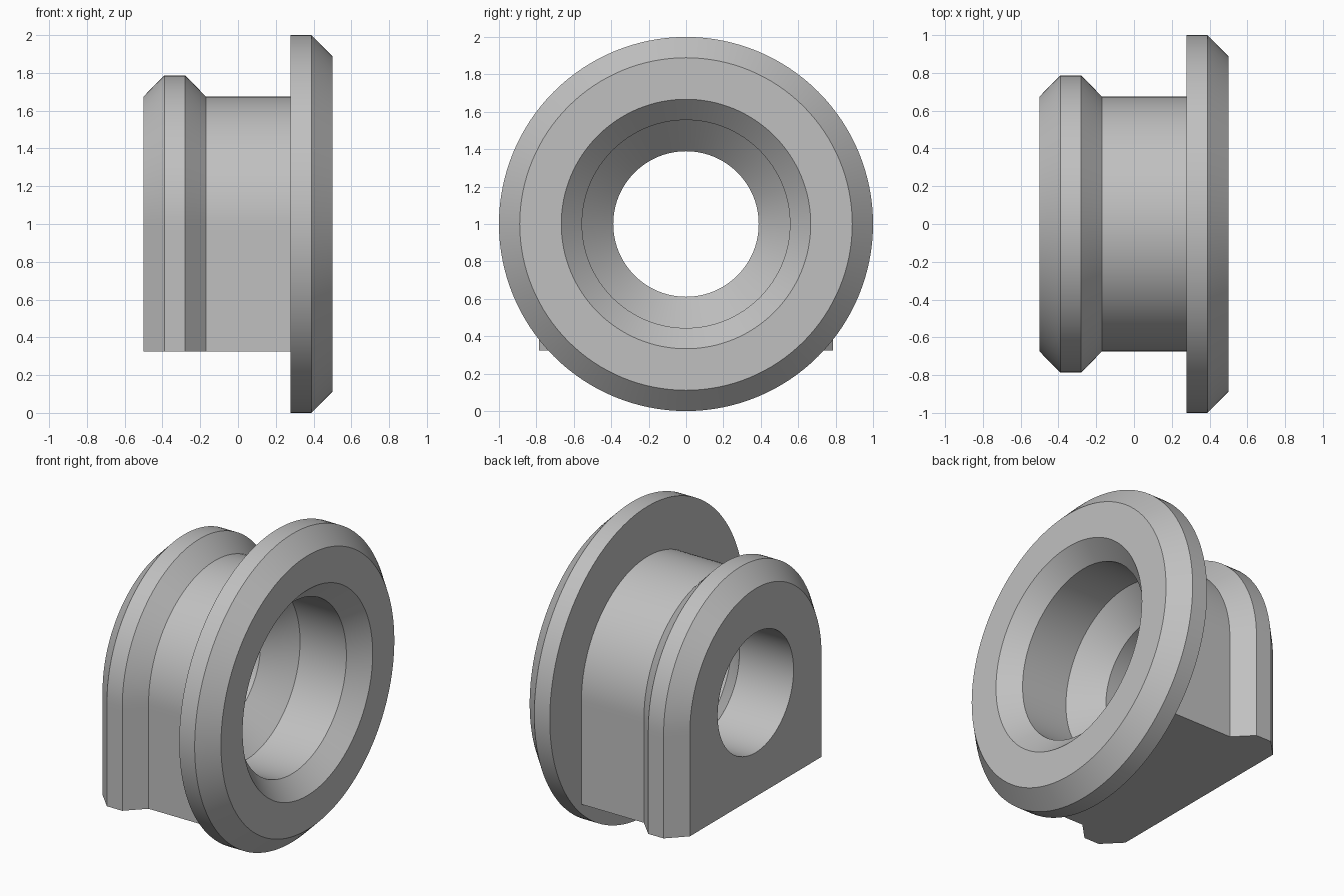
import bpy
import bmesh
from math import sin, cos, tan, pi, radians

cube = bpy.data.objects.get("Cube")
if cube:
    bpy.data.objects.remove(cube, do_unlink=True)

SEGMENTS = 128      # divisible by 8, so the foot corners fall on a point
AXIS_Z = 1.0        # height of the bore axis
FOOT = 0.675        # distance from the axis down to the flat foot


def circle(r, a):
    return r * cos(a), r * sin(a)


def arch(r, a):
    """Round top, straight vertical sides and a flat foot."""
    if a <= pi:
        return circle(r, a)
    side = 1 if a > 1.5 * pi else -1
    u = 2 * pi - a if side > 0 else a - pi
    if u <= pi / 4 + 1e-6:
        return side * r, -FOOT * tan(u)
    return side * r * tan(pi / 2 - u), -FOOT


# Closed section: arched body, round flange, then back through the bore
stations = [
    (arch, -0.5, 0.675), (arch, -0.39, 0.787), (arch, -0.28, 0.787),
    (arch, -0.17, 0.675), (arch, 0.278, 0.675),
    (circle, 0.278, 1.0), (circle, 0.389, 1.0), (circle, 0.5, 0.889),
    (circle, 0.5, 0.667), (circle, 0.389, 0.556), (circle, 0.056, 0.556),
    (circle, -0.111, 0.389), (circle, -0.5, 0.389),
]

bm = bmesh.new()
rings = []
for shape, x, r in stations:
    ring = []
    for i in range(SEGMENTS):
        y, z = shape(r, 2 * pi * i / SEGMENTS)
        ring.append(bm.verts.new((x, y, z + AXIS_Z)))
    rings.append(ring)

# Join each ring to the next, and the last to the first
for k, ring in enumerate(rings):
    following = rings[(k + 1) % len(rings)]
    for i in range(SEGMENTS):
        j = (i + 1) % SEGMENTS
        bm.faces.new((ring[i], ring[j], following[j], following[i]))
bmesh.ops.recalc_face_normals(bm, faces=bm.faces[:])

mesh = bpy.data.meshes.new("flanged_bushing")
bm.to_mesh(mesh)
bm.free()
bushing = bpy.data.objects.new("flanged_bushing", mesh)
bpy.context.collection.objects.link(bushing)

# Plain grey
grey = bpy.data.materials.new("plain_grey")
grey.use_nodes = True
colour = (0.53, 0.53, 0.53, 1)
grey.diffuse_color = colour
grey.node_tree.nodes["Principled BSDF"].inputs["Base Color"].default_value = colour
mesh.materials.append(grey)

# Smooth curves, crisp chamfer edges
bpy.ops.object.select_all(action="DESELECT")
bushing.select_set(True)
bpy.context.view_layer.objects.active = bushing
bpy.ops.object.shade_smooth_by_angle(angle=radians(30))
